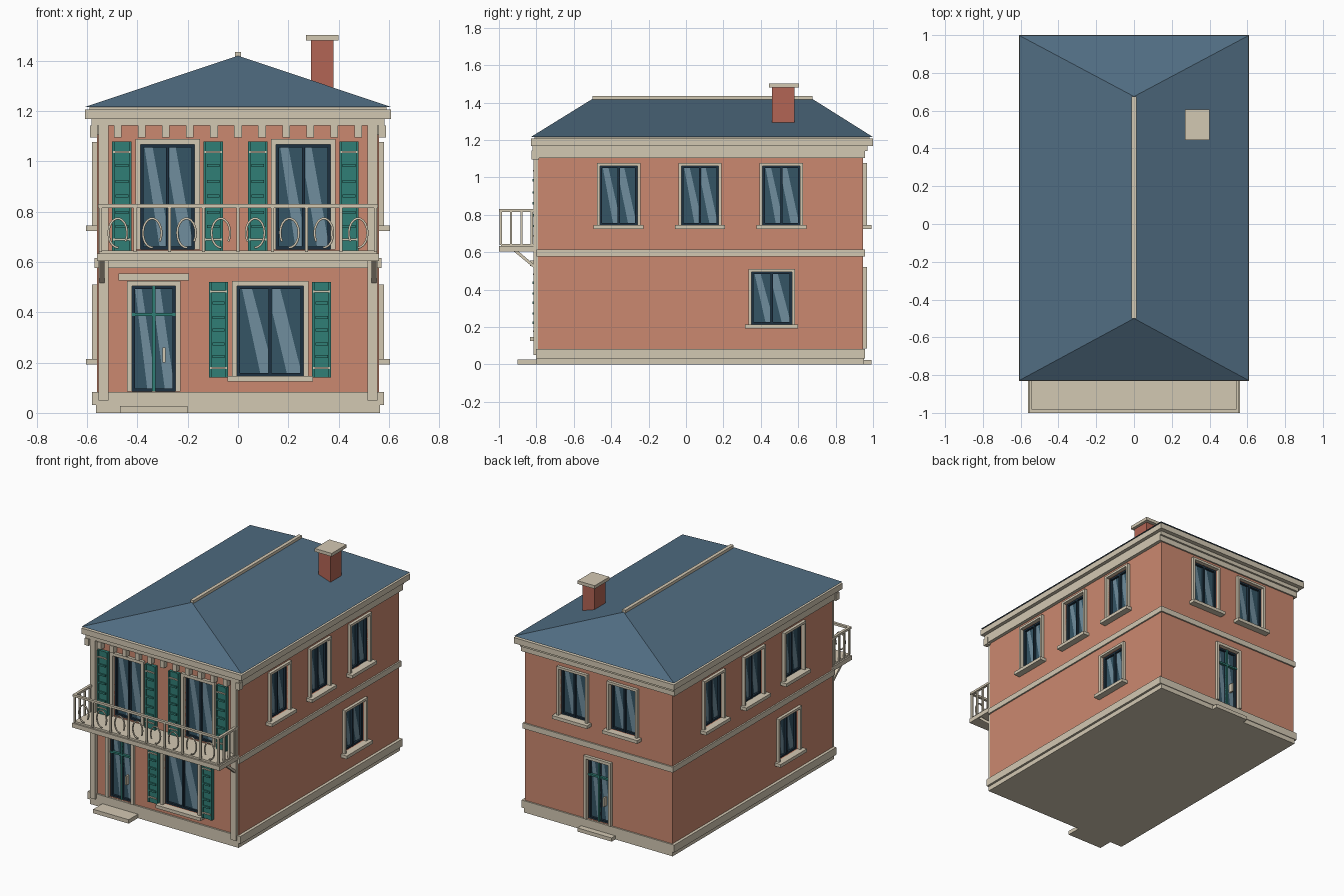
import bpy, bmesh, math
from mathutils import Matrix, Vector

if "Cube" in bpy.data.objects:
    bpy.data.objects.remove(bpy.data.objects["Cube"])


def material(name, r, g, b):
    m = bpy.data.materials.new(name)
    m.diffuse_color = (r, g, b, 1)
    m.use_nodes = True
    m.node_tree.nodes["Principled BSDF"].inputs["Base Color"].default_value = m.diffuse_color
    return m


TRIM = material("cream_trim", 0.65, 0.58, 0.45)
WALL = material("terracotta", 0.60, 0.25, 0.16)
ROOF = material("slate_blue", 0.08, 0.15, 0.22)
GREEN = material("shutter_green", 0.03, 0.21, 0.18)
GLASS = material("glass", 0.035, 0.09, 0.13)
SHINE = material("glass_reflection", 0.16, 0.27, 0.34)
SASH = material("dark_sash", 0.012, 0.03, 0.05)
BRICK = material("chimney_red", 0.45, 0.13, 0.09)

WX, YF, YB = 0.56, -0.79, 0.947   # wall faces


def face_matrix(deg, x, y):
    return Matrix.Translation((x, y, 0)) @ Matrix.Rotation(math.radians(deg), 4, 'Z')


# local frames: u to the right, d outwards, z up
WORLD = Matrix.Identity(4)
FRONT = face_matrix(0, 0, YF)
RIGHT = face_matrix(90, WX, 0)
BACK = face_matrix(180, 0, YB)
LEFT = face_matrix(270, -WX, 0)


def finish(name, bm, mat):
    bmesh.ops.recalc_face_normals(bm, faces=bm.faces)
    me = bpy.data.meshes.new(name)
    bm.to_mesh(me)
    bm.free()
    me.materials.append(mat)
    ob = bpy.data.objects.new(name, me)
    bpy.context.collection.objects.link(ob)
    return ob


def boxes(name, mat, items, face=None):
    """Boxes (u0,u1,d0,d1,z0,z1); with a face, d runs outwards, else it is world y."""
    bm = bmesh.new()
    s = -1 if face else 1
    for a, b, c, d, e, f in items:
        loc = Matrix.Translation(((a + b) / 2, s * (c + d) / 2, (e + f) / 2))
        size = Matrix.Diagonal((b - a, d - c, f - e, 1))
        bmesh.ops.create_cube(bm, size=1, matrix=(face or WORLD) @ loc @ size)
    return finish(name, bm, mat)


def polys(name, mat, faces, face=WORLD):
    bm = bmesh.new()
    for pts in faces:
        bm.faces.new([bm.verts.new(face @ Vector(p)) for p in pts])
    bmesh.ops.remove_doubles(bm, verts=bm.verts, dist=1e-5)
    return finish(name, bm, mat)


openings = []


def glazing(name, face, c, hw, z0, z1):
    """Recessed glass, dark sash and diagonal reflections."""
    a, b, t = c - hw, c + hw, 0.012
    openings.append((face, a, b, z0, z1))
    boxes(name + "_glass", GLASS, [(a, b, -0.032, -0.024, z0, z1)], face)
    boxes(name + "_sash", SASH, [
        (a, a + t, -0.024, -0.008, z0, z1), (b - t, b, -0.024, -0.008, z0, z1),
        (a, b, -0.024, -0.009, z0, z0 + t), (a, b, -0.024, -0.009, z1 - t, z1),
        (c - t / 2, c + t / 2, -0.024, -0.007, z0, z1)], face)
    h, w, y = z1 - z0, hw, 0.0225
    polys(name + "_reflection", SHINE, [
        [(a + w * p, y, z0 + h * q) for p, q in ((.15, .97), (.45, .97), (.93, .3), (.93, .03), (.7, .03))],
        [(c + w * p, y, z0 + h * q) for p, q in ((.07, .97), (.3, .97), (.9, .1), (.9, .03), (.5, .03), (.07, .7))]], face)


def surround(name, face, c, hw, z0, z1, fw):
    a, b = c - hw, c + hw
    boxes(name + "_surround", TRIM, [
        (a - fw, a, -0.005, 0.02, z0, z1 + fw), (b, b + fw, -0.005, 0.02, z0, z1 + fw),
        (a, b, -0.005, 0.02, z1, z1 + fw)], face)


def window(name, face, c, hw, z0, z1, fw=0.016, sill=True):
    glazing(name, face, c, hw, z0, z1)
    surround(name, face, c, hw, z0, z1, fw)
    if sill:
        e = hw + fw + 0.018
        boxes(name + "_sill", TRIM, [(c - e, c + e, -0.03, 0.045, z0 - 0.022, z0)], face)


def door(name, face, c, hw, z0, z1):
    glazing(name, face, c, hw, z0, z1)
    surround(name, face, c, hw, z0, z1, 0.02)
    zc = z0 + (z1 - z0) * 0.73
    boxes(name + "_green_bars", GREEN, [(c - 0.006, c + 0.006, -0.02, -0.002, z0, z1),
          (c - hw, c + hw, -0.02, -0.003, zc - 0.006, zc + 0.006)], face)
    boxes(name + "_handle", TRIM, [(c + 0.034, c + 0.046, -0.025, 0.008, 0.2, 0.26)], face)


def shutter(name, a, b, z0, z1):
    h = z1 - z0
    boxes(name, GREEN, [(a, b, 0, 0.02, z0, z1), (a, a + .01, 0, .026, z0, z1), (b - .01, b, 0, .026, z0, z1)]
          + [(a + .013, b - .013, 0, 0.03, z0 + h * k - .006, z0 + h * k + .006)
             for k in (.22, .35, .5, .63, .78)], FRONT)
    boxes(name + "_hinge_bars", TRIM, [(a + .004, b - .004, 0, .029, z0 + h * k - .004, z0 + h * k + .004)
          for k in (.1, .9)], FRONT)


# front openings with shutters
for side, c in (("left", -0.28), ("right", 0.26)):
    window("front_upper_window_" + side, FRONT, c, 0.108, 0.65, 1.068, 0.02, False)
    shutter(f"upper_shutter_{side}_a", c - 0.22, c - 0.143, 0.645, 1.08)
    shutter(f"upper_shutter_{side}_b", c + 0.143, c + 0.22, 0.645, 1.08)
window("front_lower_window", FRONT, 0.128, 0.132, 0.147, 0.505, 0.02)
shutter("lower_shutter_a", -0.115, -0.04, 0.14, 0.52)
shutter("lower_shutter_b", 0.295, 0.37, 0.14, 0.52)
door("front_door", FRONT, -0.335, 0.087, 0.085, 0.505)
boxes("front_door_canopy", TRIM, [(-0.475, -0.195, 0, 0.045, 0.527, 0.555)], FRONT)
boxes("front_step", TRIM, [(-0.47, -0.2, -0.01, 0.11, 0, 0.027)], FRONT)

# side and back openings
for i, y in enumerate((-0.36, 0.075, 0.51)):
    window(f"right_upper_window_{i}", RIGHT, y, 0.1, 0.745, 1.062)
    window(f"left_upper_window_{i}", LEFT, -y, 0.1, 0.745, 1.062)
window("right_lower_window", RIGHT, 0.458, 0.108, 0.215, 0.495)
window("left_lower_window", LEFT, 0.305, 0.108, 0.215, 0.495)
for i, x in enumerate((-0.19, 0.19)):
    window(f"back_upper_window_{i}", BACK, x, 0.1, 0.745, 1.062)
door("back_door", BACK, 0, 0.083, 0.085, 0.5)
boxes("back_step", TRIM, [(-0.13, 0.13, -0.01, 0.045, 0, 0.025)], BACK)

# walls with recessed openings
walls = boxes("walls", WALL, [(-WX, WX, YF, YB, 0.02, 1.17)])
bm = bmesh.new()
for f, a, b, z0, z1 in openings:
    m = f @ Matrix.Translation(((a + b) / 2, -0.01, (z0 + z1) / 2)) @ Matrix.Diagonal((b - a, 0.08, z1 - z0, 1))
    bmesh.ops.create_cube(bm, size=1, matrix=m)
cutter = finish("opening_cutter", bm, WALL)
cutter.hide_render = True
cutter.hide_set(True)
mod = walls.modifiers.new("openings", 'BOOLEAN')
mod.object, mod.operation, mod.solver = cutter, 'DIFFERENCE', 'EXACT'

# plinth, belt course, frieze, cornice
boxes("base_slab", TRIM, [(-0.565, 0.565, -0.8, 0.952, 0, 0.032)])
boxes("plinth", TRIM, [
    (0.555, 0.58, -0.79, 0.95, 0.032, 0.083), (-0.58, -0.555, -0.79, 0.95, 0.032, 0.083),
    (-0.58, -0.425, -0.802, -0.78, 0.032, 0.083), (-0.425, 0.58, -0.802, -0.78, 0.032, 0.083),
    (-0.58, 0.58, 0.94, 0.957, 0.032, 0.083)])
boxes("belt_course", TRIM, [(-0.57, 0.57, -0.8, 0.957, 0.577, 0.615)])
boxes("frieze", TRIM, [(0.55, 0.583, -0.8, 0.957, 1.105, 1.165), (-0.583, -0.55, -0.8, 0.957, 1.105, 1.165),
      (-0.583, 0.583, 0.94, 0.957, 1.105, 1.165), (-0.583, 0.583, -0.82, 0.97, 1.142, 1.168)])
boxes("cornice", TRIM, [(-0.608, 0.608, -0.83, 1.0, 1.168, 1.207)])
boxes("dentils", TRIM, [(x - 0.015, x + 0.015, -0.005, 0.035, 1.095, 1.143)
      for x in [(i - 6) * 0.0955 for i in range(13)]], FRONT)
boxes("corner_pilasters", TRIM, [(s * 0.535 - 0.02, s * 0.535 + 0.02, -0.005, 0.025, 0.05, 1.15)
      for s in (-1, 1)], FRONT)

# hipped roof, ridge cap
A, B, C, D = (-.607, -.828, 1.217), (.607, -.828, 1.217), (.607, .998, 1.217), (-.607, .998, 1.217)
R, S = (0, -0.5, 1.42), (0, 0.675, 1.42)
polys("roof", ROOF, [(A, B, R), (B, C, S, R), (C, D, S), (D, A, R, S), (D, C, B, A)])
boxes("roof_base", TRIM, [(-0.59, 0.59, -0.81, 0.98, 1.2, 1.218)])
boxes("ridge_cap", TRIM, [(-0.012, 0.012, -0.5, 0.675, 1.41, 1.435)])

# chimney
boxes("chimney", BRICK, [(0.29, 0.38, 0.46, 0.58, 1.28, 1.48)])
boxes("chimney_cap", TRIM, [(0.27, 0.4, 0.445, 0.605, 1.48, 1.502)])

# balcony
boxes("balcony_slab", TRIM, [(-0.56, 0.56, -1.0, -0.78, 0.603, 0.633), (-0.55, 0.55, -0.99, -0.78, 0.633, 0.645)])
r = 0.006
rails = [(-0.557, 0.557, -1.0, -0.982, 0.815, 0.83)]
for s in (-1, 1):
    x = s * 0.548
    rails.append((x - 0.009, x + 0.009, -0.985, -0.78, 0.815, 0.83))
    rails += [(x - r, x + r, y - r, y + r, 0.64, 0.82) for y in (-0.935, -0.88, -0.825)]
rails += [(x - r, x + r, -0.991 - r, -0.991 + r, 0.64, 0.82) for x in [(i - 4) * 0.1365 for i in range(9)]]
boxes("balcony_railing", TRIM, rails)

# balcony brackets
for s in (-1, 1):
    x0, x1 = s * 0.54 - 0.01, s * 0.54 + 0.01
    prof = [(-0.92, 0.604), (-0.895, 0.604), (-0.795, 0.52), (-0.795, 0.5)]
    L, Q = [(x0, y, z) for y, z in prof], [(x1, y, z) for y, z in prof]
    polys("balcony_bracket_" + ("right" if s > 0 else "left"), TRIM,
          [L, Q[::-1]] + [(L[i], L[(i + 1) % 4], Q[(i + 1) % 4], Q[i]) for i in range(4)])

# scroll ornaments between the balusters
cu = bpy.data.curves.new("balcony_scrolls", 'CURVE')
cu.dimensions = '3D'
cu.bevel_depth, cu.bevel_resolution, cu.use_fill_caps = 0.005, 1, True
for i in range(8):
    cx = (i - 3.5) * 0.1365
    m = 1 if cx < 0 else -1
    sp = cu.splines.new('POLY')
    sp.points.add(16)
    for k, p in enumerate(sp.points):
        t = math.radians(-35 + 310 * k / 16)
        p.co = (cx + m * 0.037 * math.cos(t), -0.991, 0.715 + 0.058 * math.sin(t), 1)
cu.materials.append(TRIM)
bpy.context.collection.objects.link(bpy.data.objects.new("balcony_scrolls", cu))
